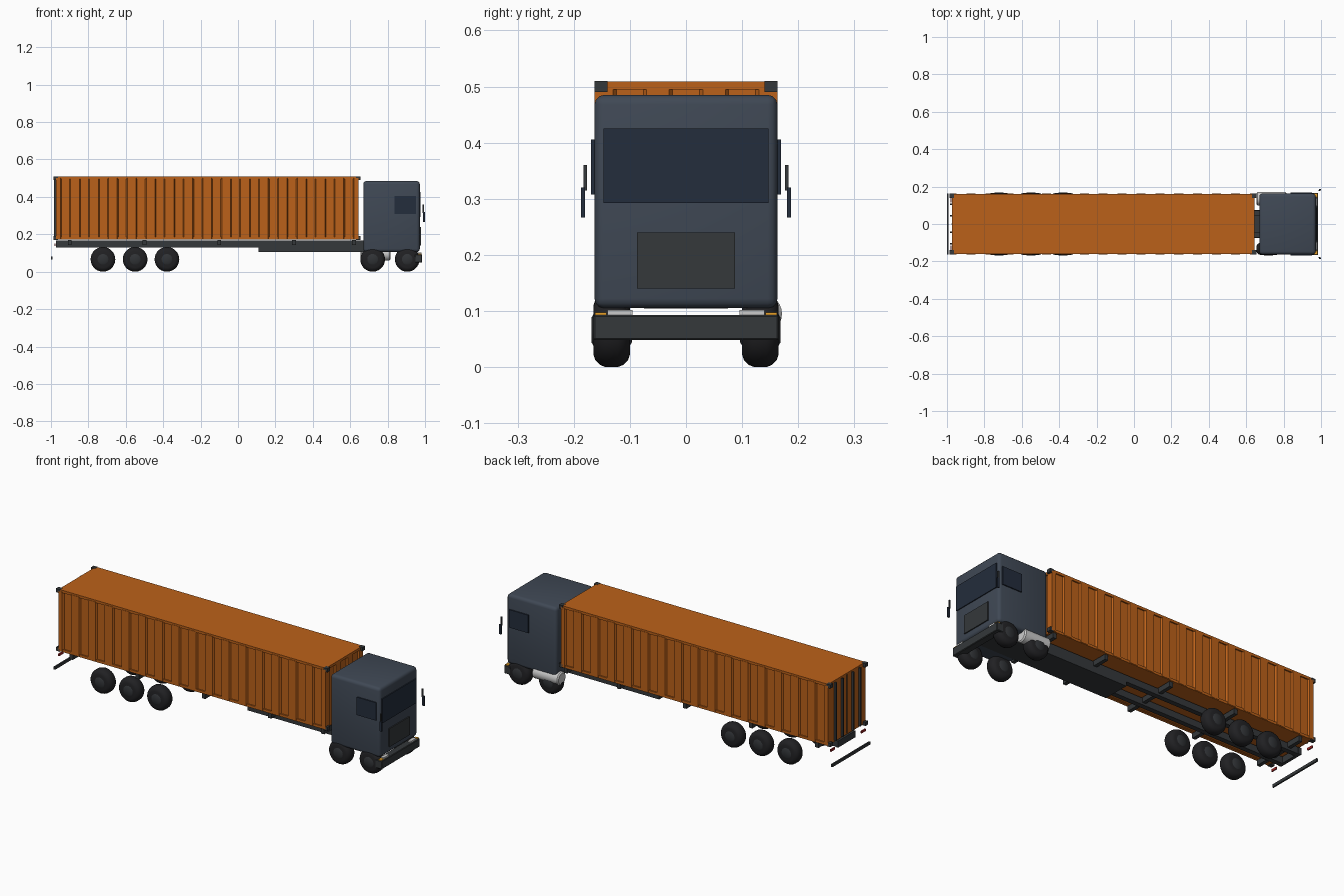
import bpy, bmesh, math
from mathutils import Matrix

if "Cube" in bpy.data.objects:
    bpy.data.objects.remove(bpy.data.objects["Cube"])


def material(name, rgb):
    m = bpy.data.materials.new(name)
    m.diffuse_color = (*rgb, 1)
    m.use_nodes = True
    m.node_tree.nodes["Principled BSDF"].inputs["Base Color"].default_value = m.diffuse_color
    return m


ORANGE = material("orange_paint", (0.50, 0.12, 0.01))
CAB = material("slate_paint", (0.05, 0.065, 0.09))
GLASS = material("dark_glass", (0.017, 0.026, 0.045))
STEEL = material("dark_steel", (0.035, 0.04, 0.043))
RUBBER = material("rubber", (0.015, 0.015, 0.017))
HUB = material("hub_grey", (0.03, 0.033, 0.037))
SILVER = material("silver", (0.6, 0.6, 0.62))
RED = material("red_lens", (0.4, 0.02, 0.02))
AMBER = material("amber_lens", (0.8, 0.35, 0.02))


def add_object(name, bm, mat, smooth=False):
    bmesh.ops.recalc_face_normals(bm, faces=bm.faces[:])
    me = bpy.data.meshes.new(name)
    bm.to_mesh(me)
    bm.free()
    me.materials.append(mat)
    ob = bpy.data.objects.new(name, me)
    bpy.context.collection.objects.link(ob)
    if smooth:
        bpy.ops.object.select_all(action='DESELECT')
        bpy.context.view_layer.objects.active = ob
        ob.select_set(True)
        bpy.ops.object.shade_smooth_by_angle(angle=math.radians(35))
    return ob


def box(name, x, y, z, mat, bevel=0, seg=3):
    """Box from (min, max) ranges."""
    bm = bmesh.new()
    bmesh.ops.create_cube(bm, size=1)
    for v in bm.verts:
        for i, r in enumerate((x, y, z)):
            v.co[i] = r[0] if v.co[i] < 0 else r[1]
    if bevel:
        bmesh.ops.bevel(bm, geom=bm.edges[:], offset=bevel, segments=seg,
                        profile=0.5, affect='EDGES')
    return add_object(name, bm, mat, bool(bevel))


def pair(name, x, y, z, mat):
    """Box on both sides of the truck."""
    box(name + "_left", x, y, z, mat)
    box(name + "_right", x, (-y[1], -y[0]), z, mat)


def lathe(name, profile, centre, axis_rot, mat, n=28):
    """Spin (radius, offset) points about the local z axis."""
    bm = bmesh.new()
    vs = [bm.verts.new((r, 0, h)) for r, h in profile]
    es = [bm.edges.new(p) for p in zip(vs, vs[1:])]
    bmesh.ops.spin(bm, geom=vs + es, cent=(0, 0, 0), axis=(0, 0, 1),
                   angle=math.tau, steps=n)
    bmesh.ops.remove_doubles(bm, verts=bm.verts[:], dist=1e-5)
    bmesh.ops.transform(bm, verts=bm.verts[:],
                        matrix=Matrix.Translation(centre) @ axis_rot)
    return add_object(name, bm, mat, True)


# Container body: corrugated outline extruded upward
X0, X1, N = -0.972, 0.643, 16
P = (X1 - X0) / N
OUT, INN = 0.163, 0.154
side = [(X0, OUT)]
for i in range(N):
    for f, y in ((0.23, OUT), (0.29, INN), (0.71, INN), (0.77, OUT)):
        side.append((X0 + (i + f) * P, y))
side.append((X1, OUT))
front = []
for i in range(3):
    c = 0.1 - 0.1 * i
    front += [(X1, c + 0.03), (X1 - 0.008, c + 0.024),
              (X1 - 0.008, c - 0.024), (X1, c - 0.03)]
outline = side + front + [(x, -y) for x, y in reversed(side)]
bm = bmesh.new()
base = bm.faces.new([bm.verts.new((x, y, 0.175)) for x, y in outline])
ext = bmesh.ops.extrude_face_region(bm, geom=[base])
bmesh.ops.translate(bm, vec=(0, 0, 0.325),
                    verts=[g for g in ext['geom'] if isinstance(g, bmesh.types.BMVert)])
add_object("container_body", bm, ORANGE)
box("container_roof", (X0, X1), (-0.161, 0.161), (0.495, 0.509), ORANGE)
pair("container_bottom_rail", (X0, X1), (0.145, 0.161), (0.172, 0.186), ORANGE)

# Container corner castings
for end, x in (("rear", (-0.987, -0.963)), ("front", (0.632, 0.655))):
    for level, z in (("lower", (0.17, 0.19)), ("upper", (0.49, 0.51))):
        pair(f"{end}_{level}_corner", x, (0.14, 0.163), z, STEEL)

# Rear door locking rods and centre seam
for i, y in enumerate((0.045, 0.105)):
    pair(f"door_rod_{i}", (-0.984, -0.97), (y - 0.004, y + 0.004), (0.182, 0.5), STEEL)
box("door_seam", (-0.976, -0.97), (-0.002, 0.002), (0.182, 0.5), STEEL)

# Trailer chassis
pair("trailer_rail", (-0.97, 0.67), (0.045, 0.072), (0.13, 0.166), STEEL)
for i, x in enumerate((-0.9, -0.5, -0.1, 0.3, 0.62)):
    box(f"cross_member_{i}", (x - 0.01, x + 0.01), (-0.155, 0.155), (0.142, 0.17), STEEL)
box("rear_cross_beam", (-0.972, -0.955), (-0.075, 0.075), (0.13, 0.166), STEEL)
box("underrun_bar", (-1.0, -0.992), (-0.163, 0.163), (0.064, 0.08), STEEL)
pair("tail_light", (-0.982, -0.975), (0.115, 0.15), (0.138, 0.15), RED)

# Tractor chassis
box("tractor_frame", (0.11, 0.95), (-0.075, 0.075), (0.104, 0.132), STEEL)

# Cab
box("cab", (0.67, 0.972), (-0.163, 0.163), (0.105, 0.485), CAB, 0.017)
box("windscreen", (0.968, 0.977), (-0.147, 0.147), (0.292, 0.425), GLASS)
box("grille", (0.968, 0.978), (-0.087, 0.087), (0.14, 0.24), STEEL)
pair("side_window", (0.836, 0.953), (0.16, 0.169), (0.308, 0.406), GLASS)
box("bumper", (0.945, 0.985), (-0.165, 0.165), (0.048, 0.093), STEEL, 0.003, 1)
pair("headlight", (0.962, 0.98), (0.095, 0.14), (0.088, 0.102), SILVER)
pair("indicator", (0.962, 0.98), (0.142, 0.162), (0.088, 0.097), AMBER)
pair("mirror_arm", (0.986, 0.994), (0.176, 0.183), (0.315, 0.36), STEEL)
pair("mirror", (0.988, 1.0), (0.18, 0.187), (0.267, 0.32), GLASS)

# Fuel tank
lathe("fuel_tank", [(0, -0.08), (0.03, -0.08), (0.036, -0.074), (0.036, 0.074),
                    (0.03, 0.08), (0, 0.08)],
      (0.735, 0.135, 0.095), Matrix.Rotation(math.pi / 2, 4, 'Y'), SILVER)

# Wheels: tyre with rounded shoulders, and a hub showing on both faces
TYRE = [(0, -0.031), (0.044, -0.0325), (0.054, -0.029), (0.062, -0.021), (0.066, -0.011),
        (0.066, 0.011), (0.062, 0.021), (0.054, 0.029), (0.044, 0.0325), (0, 0.031)]
HUBP = [(0, -0.036), (0.022, -0.036), (0.032, -0.03), (0.032, 0.03),
        (0.022, 0.036), (0, 0.036)]
ROT = Matrix.Rotation(math.pi / 2, 4, 'X')
for i, x in enumerate((-0.722, -0.55, -0.38, 0.72, 0.905)):
    for s, y in (("left", 0.1325), ("right", -0.1325)):
        lathe(f"tyre_{i}_{s}", TYRE, (x, y, 0.066), ROT, RUBBER)
        lathe(f"hub_{i}_{s}", HUBP, (x, y, 0.066), ROT, HUB)
